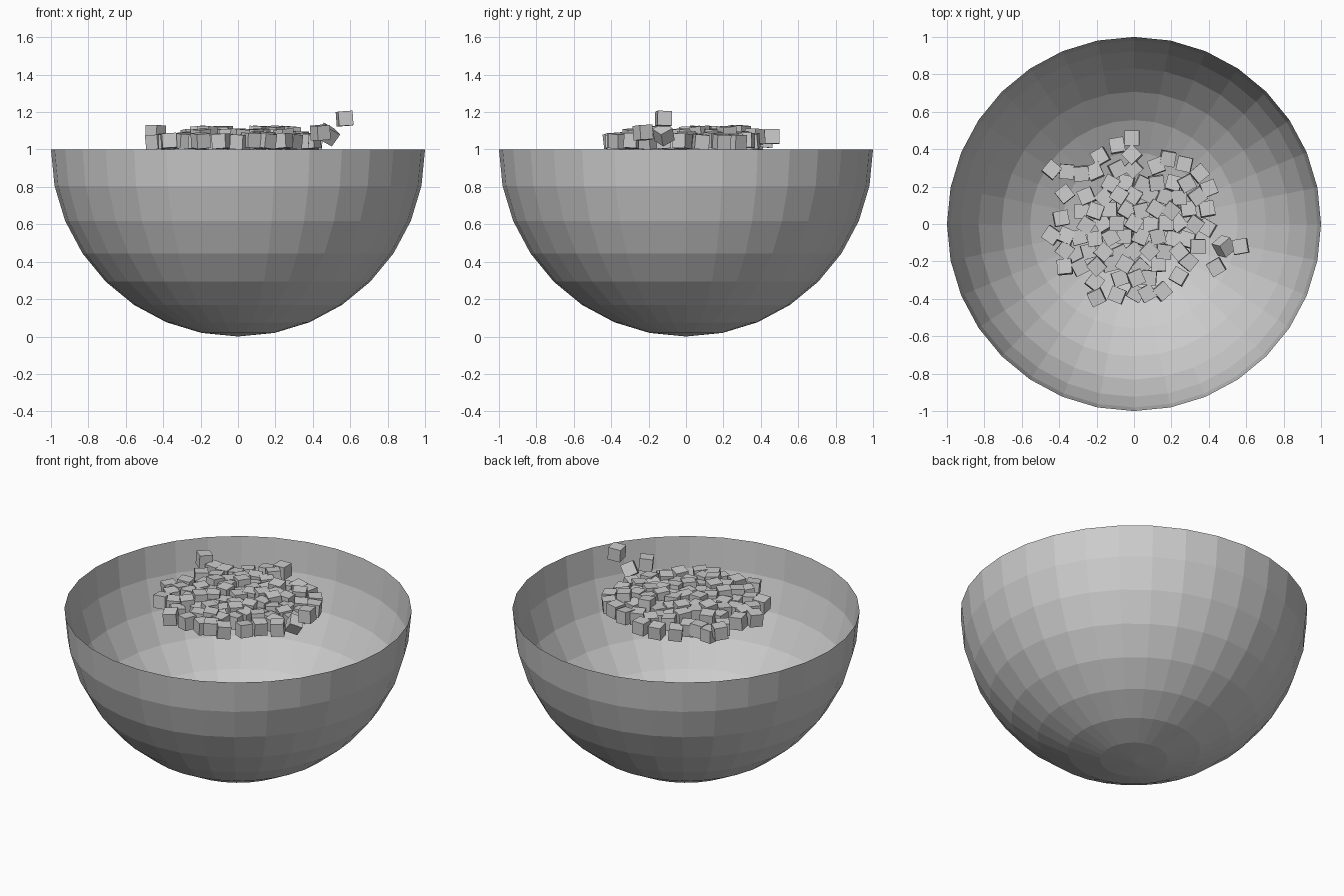
import bpy, bmesh, math, random
from mathutils import Matrix, Euler, Vector

if "Cube" in bpy.data.objects:
    bpy.data.objects.remove(bpy.data.objects["Cube"])

random.seed(7)


def finish(bm, name):
    mesh = bpy.data.meshes.new(name)
    bm.to_mesh(mesh)
    bm.free()
    obj = bpy.data.objects.new(name, mesh)
    bpy.context.collection.objects.link(obj)
    return obj


# Bowl: open lower half of a faceted sphere
bm = bmesh.new()
bmesh.ops.create_uvsphere(bm, u_segments=32, v_segments=16, radius=1,
                          matrix=Matrix.Translation((0, 0, 1)))
bmesh.ops.delete(bm, geom=[v for v in bm.verts if v.co.z > 1.001], context='VERTS')
bmesh.ops.reverse_faces(bm, faces=bm.faces)
bmesh.ops.recalc_face_normals(bm, faces=bm.faces)
finish(bm, "bowl")

# Cubes: outer ones placed by hand as (x, y, z)
SIZE = 0.078
BASE = 1 + SIZE / 2
loose = [(0.57, -0.12, 1.165, 10), (0.44, -0.23, 1.09, 30),
         (-0.01, 0.46, 1.07, 0), (-0.09, 0.42, 1.05, 10),
         (-0.01, 0.37, 1.07, 45), (-0.18, 0.36, 1.04, 30),
         (-0.44, 0.29, 1.09, 50), (-0.44, -0.06, 1.04, 55)]
edge = [(-0.36, 0.28), (-0.28, 0.27), (-0.39, 0.03), (-0.37, -0.14), (-0.37, -0.23),
        (-0.37, 0.16), (-0.29, -0.23), (-0.21, -0.31), (-0.20, -0.39), (-0.09, -0.38),
        (0.01, -0.37), (0.07, -0.37), (0.15, -0.36), (0.24, -0.28), (0.34, -0.12),
        (0.39, -0.02), (0.39, 0.08), (0.40, 0.19), (0.35, 0.27), (0.27, 0.32),
        (0.18, 0.35), (0.12, 0.31), (-0.21, 0.28), (0.29, -0.20)]

bm = bmesh.new()


def add_cube(x, y, z, spin, tilt=(0, 0)):
    rot = Euler((tilt[0], tilt[1], math.radians(spin))).to_matrix().to_4x4()
    bmesh.ops.create_cube(bm, size=SIZE, matrix=Matrix.Translation((x, y, z)) @ rot)


def small_tilt():
    return (random.uniform(-0.1, 0.1), random.uniform(-0.1, 0.1))


for x, y, z, spin in loose:
    add_cube(x, y, z, spin, small_tilt())
add_cube(0.48, -0.12, 1.08, 40, (0.5, 0.4))

for x, y in edge:
    add_cube(x, y, BASE + random.uniform(0, 0.012), random.uniform(0, 90), small_tilt())

# Packed middle of the heap: jittered staggered grid
taken = [Vector(p[:2]) for p in loose + edge]
step = 0.082
for j in range(-6, 7):
    for i in range(-6, 7):
        p = Vector(((i + 0.5 * (j % 2)) * step, j * step * 0.9))
        p += Vector((random.uniform(-0.01, 0.01), random.uniform(-0.01, 0.01)))
        if p.length < 0.39 and all((p - q).length > 0.066 for q in taken):
            add_cube(p.x, p.y, BASE + random.choice((0, 0.005, 0.015, 0.03, 0.045)),
                     random.uniform(0, 90), small_tilt())

finish(bm, "cubes")
